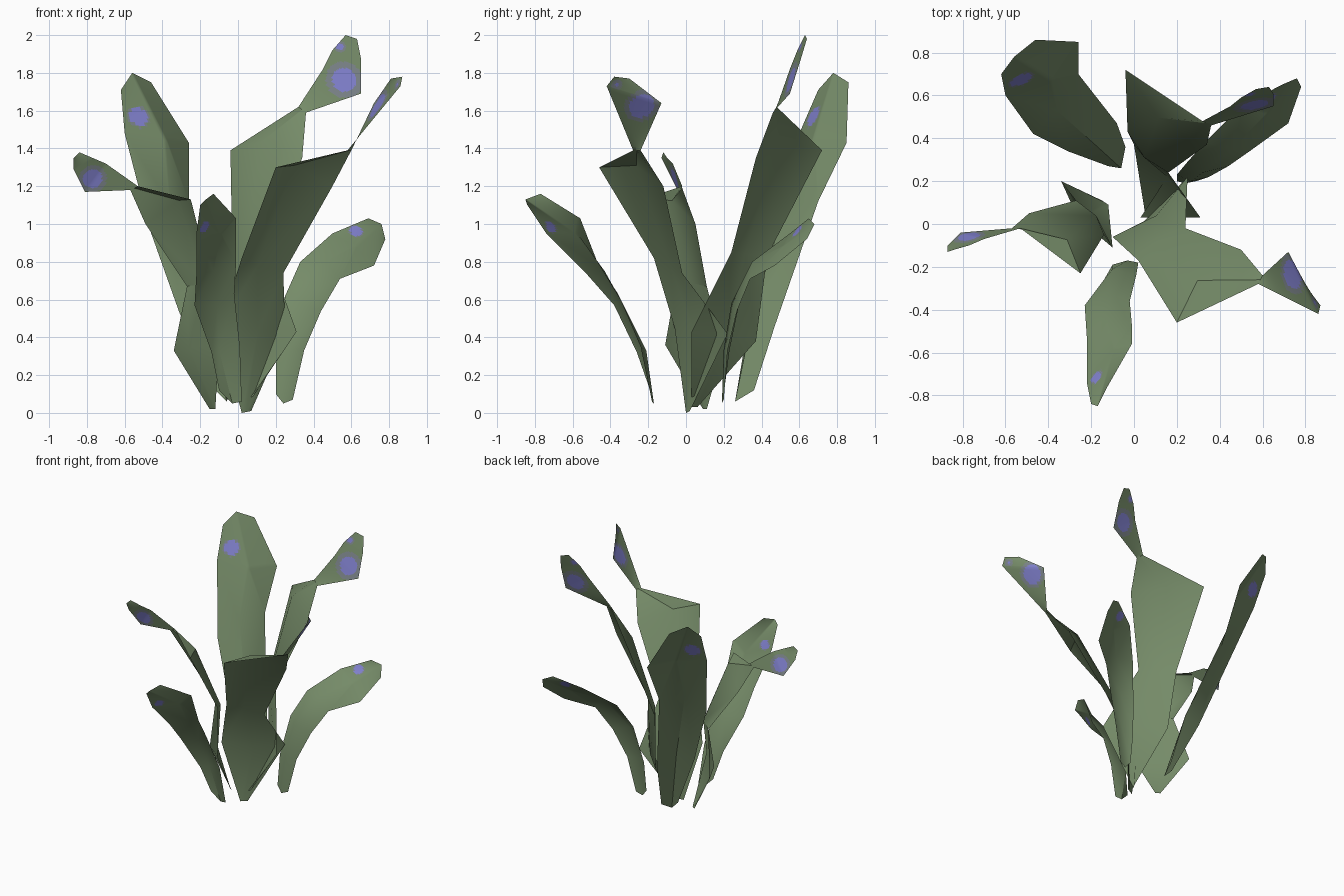
import bpy
import bmesh
from math import radians
from mathutils import Vector

default_cube = bpy.data.objects.get("Cube")
if default_cube:
    bpy.data.objects.remove(default_cube, do_unlink=True)


def make_material(name, colour):
    material = bpy.data.materials.new(name)
    material.use_nodes = True
    rgba = (*colour, 1)
    material.diffuse_color = rgba
    material.node_tree.nodes["Principled BSDF"].inputs["Base Color"].default_value = rgba
    return material


MATERIALS = [
    make_material("leaf green", (.18, .26, .14)),
    make_material("spot violet", (.22, .22, .62)),
    make_material("spot fringe grey", (.2, .23, .25)),
]


def keeled_midrib(left_rail, right_rail, keel):
    """Midway between the rails, bowed by the keel low down and arched inward above."""
    midrib = [(Vector(a) + Vector(b)) / 2 for a, b in zip(left_rail, right_rail)]
    inward = (midrib[0] - midrib[4]) * Vector((1, 1, 0))
    inward = Vector((midrib[0].x - midrib[4].x, midrib[0].y - midrib[4].y, 0)).normalized()
    midrib[1] += Vector(keel)
    midrib[2] += inward * .03
    midrib[3] += inward * .06 + Vector((0, 0, .06))
    return midrib


def paint_spots(bm, spots):
    """Colour the faces around each spot centre, with a grey fringe outside."""
    for centre, core, fringe in spots:
        target = Vector(centre)
        nearest = min(bm.faces, key=lambda f: (f.calc_center_median() - target).length)
        heart = nearest.calc_center_median()
        for face in bm.faces:
            distance = (face.calc_center_median() - heart).length
            if distance < core:
                face.material_index = 1
            elif distance < fringe and face.material_index == 0:
                face.material_index = 2


def make_leaf(name, left_rail, midrib, right_rail, spots, tip_rows):
    """Loft a blade across its two edges and midrib, then paint its tip."""
    bm = bmesh.new()
    grid = [[bm.verts.new(p) for p in row] for row in zip(left_rail, midrib, right_rail)]
    tip_faces = []
    for i, (lower, upper) in enumerate(zip(grid, grid[1:])):
        for j in range(len(lower) - 1):
            face = bm.faces.new((lower[j], lower[j + 1], upper[j + 1], upper[j]))
            if i >= len(grid) - 1 - tip_rows:
                tip_faces.append(face)

    # Refine the tip so the spots have clean borders
    tip_edges = list({edge for face in tip_faces for edge in face.edges})
    bmesh.ops.subdivide_edges(bm, edges=tip_edges, cuts=14, use_grid_fill=True)
    paint_spots(bm, spots)

    mesh = bpy.data.meshes.new(name)
    bm.to_mesh(mesh)
    bm.free()
    for material in MATERIALS:
        mesh.materials.append(material)
    leaf = bpy.data.objects.new(name, mesh)
    bpy.context.collection.objects.link(leaf)
    bpy.ops.object.select_all(action="DESELECT")
    leaf.select_set(True)
    bpy.context.view_layer.objects.active = leaf
    bpy.ops.object.shade_smooth_by_angle(angle=radians(38))


def make_broad_leaf(name, left_rail, right_rail, keel, spots, tip_rows):
    midrib = keeled_midrib(left_rail, right_rail, keel)
    make_leaf(name, left_rail, midrib, right_rail, spots, tip_rows)


# Broad leaves: keeled blades pinched at the neck below a small spotted tip
make_broad_leaf(
    "broad_leaf_front",
    [(.02, 0, 0), (-.1, -.06, .45), (.02, -.17, .82), (.2, -.46, 1.3),
     (.58, -.28, 1.39), (.86, -.42, 1.73), (.87, -.38, 1.78)],
    [(.07, .02, .01), (.25, .22, .42), (.24, -.02, .74), (.5, -.12, 1.2),
     (.6, -.24, 1.39), (.72, -.13, 1.64), (.81, -.3, 1.77)],
    keel=(.03, -.04, 0), tip_rows=2,
    spots=[((.74, -.24, 1.62), .07, .095), ((.84, -.37, 1.74), .01, .03)])

make_broad_leaf(
    "broad_leaf_back",
    [(.05, .06, .03), (0, .37, .38), (-.03, .43, .83), (-.04, .72, 1.39),
     (.32, .48, 1.62), (.45, .55, 1.82), (.5, .59, 1.92), (.57, .63, 2)],
    [(.03, .03, .03), (.31, .03, .43), (.16, .24, .85), (.34, .37, 1.35),
     (.36, .46, 1.59), (.65, .55, 1.69), (.65, .61, 1.88), (.63, .64, 1.98)],
    keel=(0, .02, 0), tip_rows=3,
    spots=[((.56, .56, 1.76), .065, .1), ((.54, .6, 1.94), .02, .032)])

make_broad_leaf(
    "broad_leaf_side",
    [(-.12, .09, .02), (-.1, -.11, .36), (-.14, -.05, .7), (-.25, -.23, 1.13),
     (-.53, -.02, 1.2), (-.7, -.07, 1.32), (-.77, -.1, 1.35), (-.84, -.12, 1.38)],
    [(-.15, .11, .02), (-.34, .2, .33), (-.27, .11, .67), (-.49, .05, 1),
     (-.57, -.02, 1.18), (-.81, -.04, 1.17), (-.87, -.1, 1.29), (-.87, -.13, 1.35)],
    keel=(-.04, -.02, 0), tip_rows=3,
    spots=[((-.77, -.06, 1.24), .052, .075)])

# Folded leaves: narrow blades with a raised midrib and a blunt spotted tip
make_leaf(
    "folded_leaf_back",
    [(-.12, .27, .12), (-.31, .34, .53), (-.47, .42, .98),
     (-.6, .6, 1.48), (-.62, .7, 1.71)],
    [(-.06, .26, .06), (-.17, .36, .55), (-.36, .53, 1.1),
     (-.38, .67, 1.44), (-.56, .78, 1.8)],
    [(-.04, .36, .12), (-.08, .47, .46), (-.26, .7, 1.12),
     (-.26, .85, 1.43), (-.46, .86, 1.75)],
    spots=[((-.53, .67, 1.58), .052, .064)], tip_rows=1)

make_leaf(
    "folded_leaf_front",
    [(-.1, -.19, .12), (-.14, -.26, .32), (-.23, -.38, .57),
     (-.22, -.53, .74), (-.22, -.74, .95), (-.2, -.84, 1.1)],
    [(-.03, -.17, .05), (-.1, -.21, .33), (-.11, -.33, .57),
     (-.13, -.43, .75), (-.09, -.57, .94), (-.17, -.85, 1.13)],
    [(.02, -.18, .06), (.01, -.24, .35), (-.02, -.36, .63),
     (-.01, -.47, .8), (-.01, -.56, 1.03), (-.13, -.77, 1.16)],
    spots=[((-.16, -.73, .97), .032, .038)], tip_rows=1)

make_leaf(
    "folded_leaf_side",
    [(.2, .2, .1), (.2, .23, .33), (.25, .29, .62),
     (.33, .38, .8), (.5, .55, .95), (.69, .65, 1.03)],
    [(.24, .19, .05), (.27, .2, .34), (.32, .24, .58),
     (.46, .35, .8), (.62, .51, .88), (.76, .68, 1)],
    [(.29, .2, .07), (.35, .22, .33), (.44, .27, .54),
     (.54, .34, .71), (.72, .47, .78), (.78, .64, .92)],
    spots=[((.63, .57, .97), .034, .04)], tip_rows=1)
